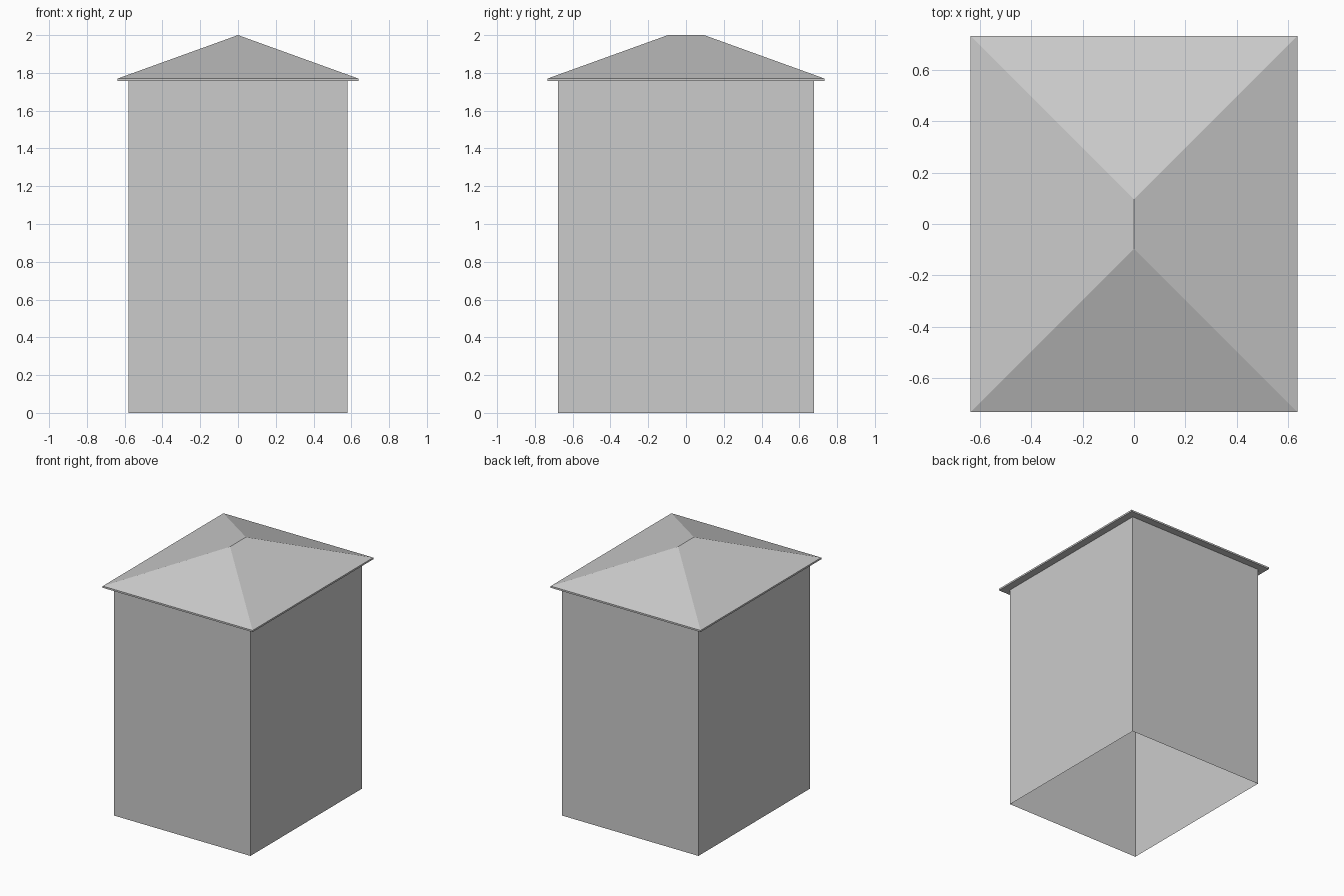
import bpy
import bmesh

if "Cube" in bpy.data.objects:
    bpy.data.objects.remove(bpy.data.objects["Cube"])

grey = bpy.data.materials.new("plain grey")
grey.diffuse_color = (0.6, 0.6, 0.6, 1)
grey.use_nodes = True
grey.node_tree.nodes["Principled BSDF"].inputs["Base Color"].default_value = grey.diffuse_color


def rectangle(bm, hx, hy, z):
    return [bm.verts.new((x, y, z)) for x, y in
            ((-hx, -hy), (hx, -hy), (hx, hy), (-hx, hy))]


def band(bm, low, high):
    for i in range(4):
        j = (i + 1) % 4
        bm.faces.new((low[i], low[j], high[j], high[i]))


def finish(bm, name):
    mesh = bpy.data.meshes.new(name)
    bm.to_mesh(mesh)
    bm.free()
    mesh.materials.append(grey)
    bpy.context.collection.objects.link(bpy.data.objects.new(name, mesh))


EAVE, EAVE_TOP, RIDGE = 1.757, 1.77, 2.0

# Walls: four sides, open underneath
bm = bmesh.new()
band(bm, rectangle(bm, 0.58, 0.677, 0), rectangle(bm, 0.58, 0.677, EAVE))
finish(bm, "walls")

# Hipped roof: flat soffit, thin fascia and four slopes meeting at a short ridge
bm = bmesh.new()
low = rectangle(bm, 0.637, 0.733, EAVE)
top = rectangle(bm, 0.637, 0.733, EAVE_TOP)
front = bm.verts.new((0, -0.096, RIDGE))
back = bm.verts.new((0, 0.096, RIDGE))
bm.faces.new(low[::-1])
band(bm, low, top)
bm.faces.new((top[0], top[1], front))
bm.faces.new((top[1], top[2], back, front))
bm.faces.new((top[2], top[3], back))
bm.faces.new((top[3], top[0], front, back))
finish(bm, "hipped_roof")
